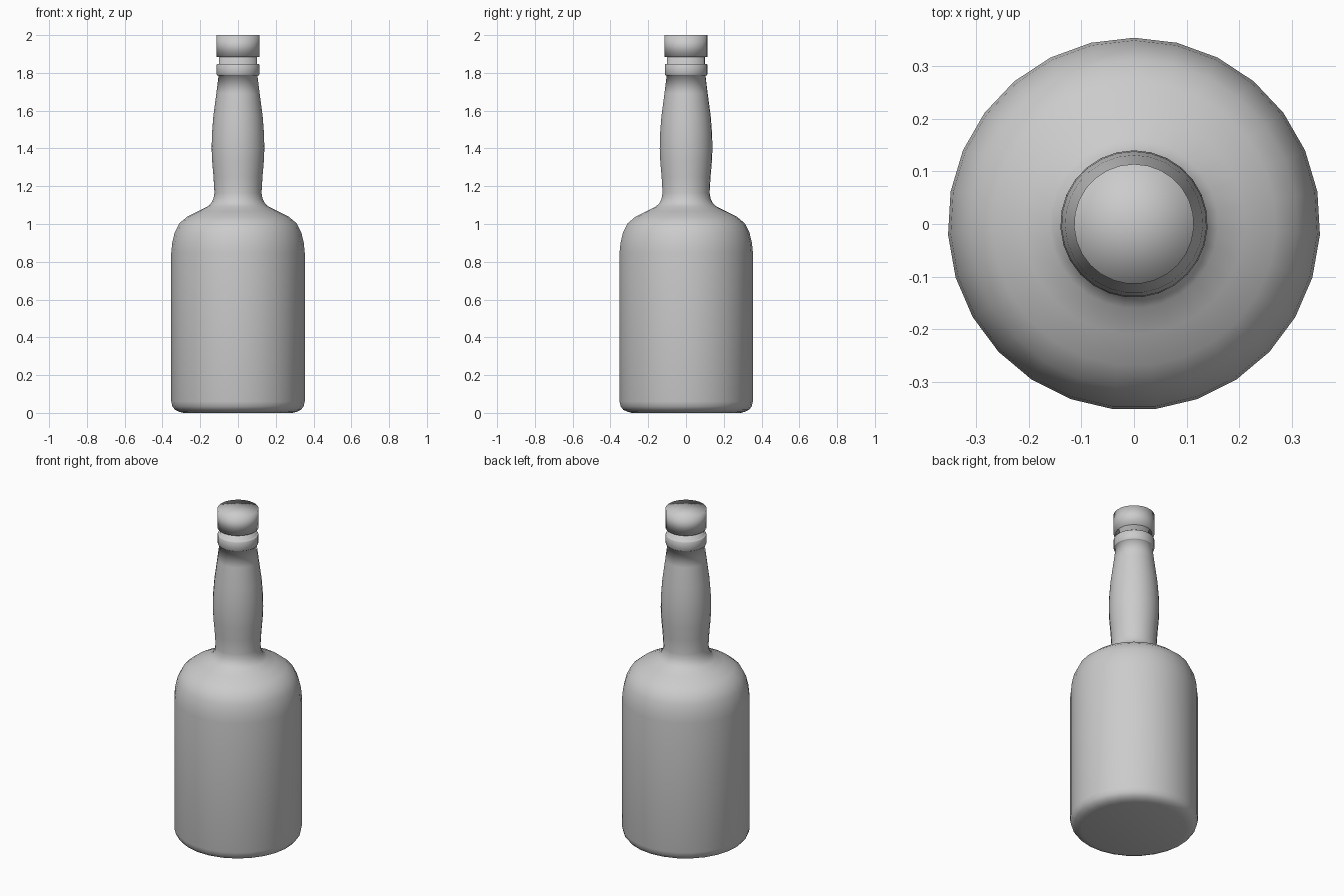
import bpy
import bmesh
from math import cos, sin, pi

if "Cube" in bpy.data.objects:
    bpy.data.objects.remove(bpy.data.objects["Cube"])

SIDES = 27


def lathe(name, profile):
    """Revolve (radius, height) points about z; radius 0 closes to a point."""
    bm = bmesh.new()
    rings = []
    for r, z in profile:
        if r == 0:
            rings.append([bm.verts.new((0, 0, z))] * SIDES)
        else:
            angles = [pi / 2 + 2 * pi * k / SIDES for k in range(SIDES)]
            rings.append([bm.verts.new((r * cos(a), r * sin(a), z)) for a in angles])
    for low, high in zip(rings, rings[1:]):
        for k in range(SIDES):
            n = (k + 1) % SIDES
            corners = list(dict.fromkeys((low[k], low[n], high[n], high[k])))
            bm.faces.new(corners).smooth = True
    bmesh.ops.recalc_face_normals(bm, faces=bm.faces)
    mesh = bpy.data.meshes.new(name)
    bm.to_mesh(mesh)
    bm.free()
    obj = bpy.data.objects.new(name, mesh)
    bpy.context.collection.objects.link(obj)
    return obj


# Bottle: rounded base, straight body, shoulder, bulging neck, collar and lip
lathe("bottle", [
    (0, 0), (0.29, 0), (0.312, 0.006), (0.334, 0.016), (0.348, 0.034), (0.354, 0.06),
    (0.354, 0.85), (0.349, 0.90), (0.336, 0.955), (0.312, 1.003), (0.27, 1.038),
    (0.21, 1.068), (0.16, 1.093), (0.142, 1.11), (0.13, 1.135), (0.125, 1.165),
    (0.130, 1.25), (0.137, 1.33), (0.140, 1.40), (0.138, 1.48), (0.131, 1.57),
    (0.115, 1.69), (0.103, 1.787),
    (0.110, 1.787), (0.113, 1.791), (0.113, 1.843), (0.110, 1.847),
    (0.100, 1.847), (0.100, 1.887), (0, 1.887),
])

# Stopper cap: softly shaded flat-topped disc
lathe("stopper_cap", [(0, 1.885), (0.114, 1.885), (0.114, 2.0), (0, 2.0)])
